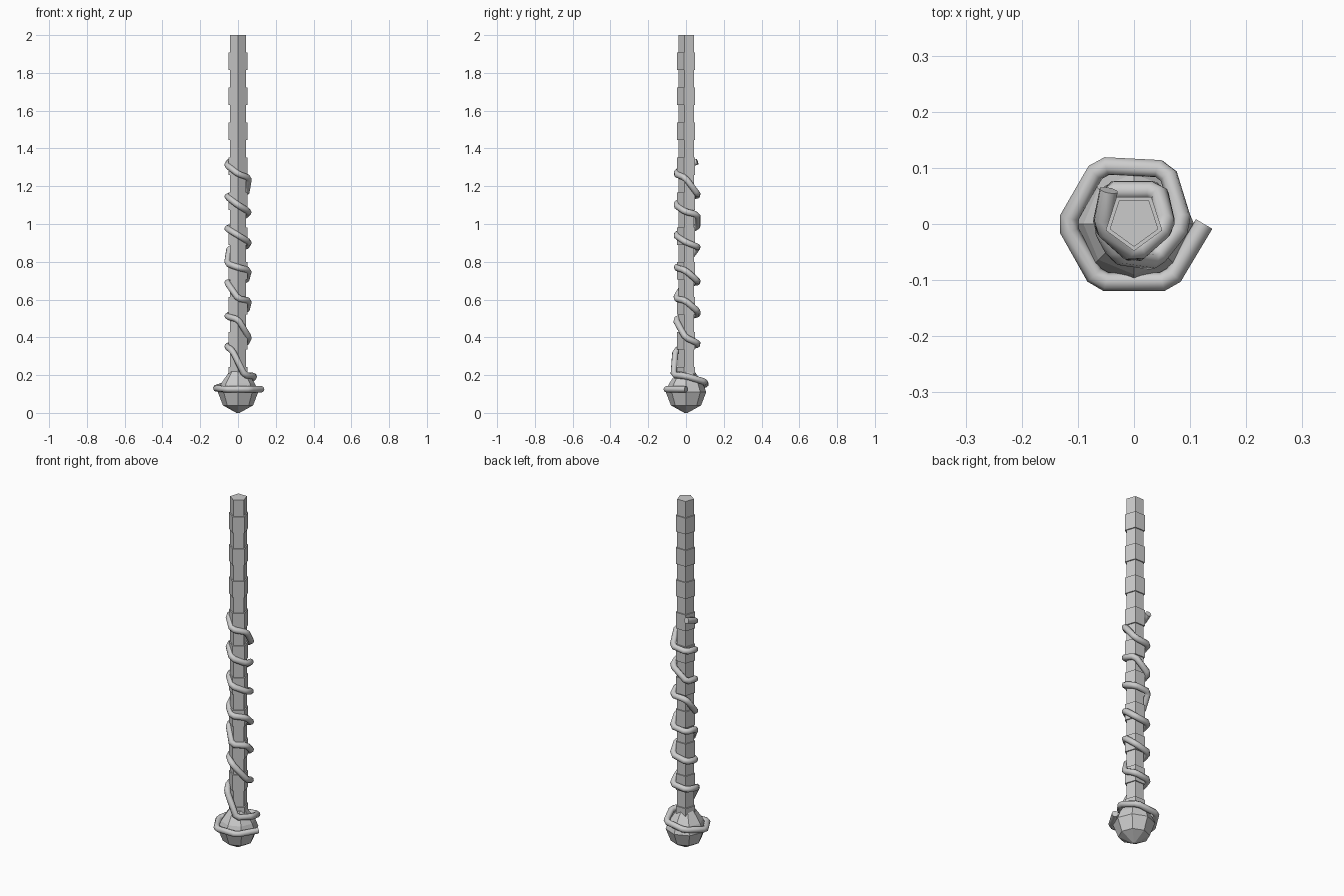
import bpy, bmesh, math
from mathutils import Vector

cube = bpy.data.objects.get("Cube")
if cube:
    bpy.data.objects.remove(cube, do_unlink=True)


def stacked_rings(name, sides, turn, rings, y=0.0):
    """Skin a column of regular polygons given as (radius, height)."""
    bm = bmesh.new()
    loops = []
    for radius, z in rings:
        angles = [turn + math.tau * i / sides for i in range(sides)]
        loops.append([bm.verts.new((radius * math.cos(a), y + radius * math.sin(a), z))
                      for a in angles])
    for low, high in zip(loops, loops[1:]):
        for i in range(sides):
            j = (i + 1) % sides
            bm.faces.new((low[i], low[j], high[j], high[i]))
    bm.faces.new(loops[0][::-1])
    bm.faces.new(loops[-1])
    mesh = bpy.data.meshes.new(name)
    bm.to_mesh(mesh)
    bm.free()
    obj = bpy.data.objects.new(name, mesh)
    bpy.context.collection.objects.link(obj)
    return obj


# Five-sided shaft with alternating thin and thick bands
THIN, THICK, BAND = 0.0455, 0.053, 0.0925
rings, top, thick = [], 2.0, False
while top > 0.16:
    radius = THICK if thick else THIN
    rings += [(radius, top), (radius, top - BAND)]
    top -= BAND
    thick = not thick
stacked_rings("shaft", 5, -math.pi / 2, rings[::-1], y=0.005)

# Faceted knob at the foot
stacked_rings("foot_knob", 8, 0, [
    (0.008, 0), (0.08, 0.04), (0.107, 0.11), (0.09, 0.155), (0.045, 0.22)])

# Cord: a wide loop round the knob, then turns that climb the shaft
path = [(0.125, 0, 0.125), (0.064, -0.103, 0.125), (-0.064, -0.103, 0.125),
        (-0.122, 0, 0.13), (-0.062, 0.104, 0.15), (0.058, 0.098, 0.165),
        (0.088, 0, 0.195), (0.035, -0.066, 0.2), (-0.03, -0.056, 0.33)]
corners = {"front": (0, -0.056), "left": (-0.058, -0.004), "back_left": (-0.045, 0.06),
           "back_right": (0.044, 0.06), "right": (0.058, -0.004)}
# Heights at each corner, one row per turn, starting on the -x side
turns = [(0.35, 0.36, 0.37, 0.4, 0.495),
         (0.51, 0.52, 0.54, 0.595, 0.605),
         (0.69, 0.69, 0.7, 0.755, 0.77),
         (0.79, 0.875, 0.88, 0.905, 0.94),
         (0.975, 0.98, 1.05, 1.065, 1.1),
         (1.145, 1.15, 1.16, 1.245, 1.265),
         (1.31, 1.33)]
order = ("left", "back_left", "back_right", "right", "front")
for heights in turns:
    path += [(*corners[key], z) for key, z in zip(order, heights)]

# Soften each corner with two points
points = [Vector(path[0])]
for a, b, c in zip(path, path[1:], path[2:]):
    a, b, c = Vector(a), Vector(b), Vector(c)
    for end in (a, c):
        d = end - b
        points.append(b + d.normalized() * min(0.014, d.length * 0.3))
points.append(Vector(path[-1]))

curve = bpy.data.curves.new("wound_cord", "CURVE")
curve.dimensions = "3D"
curve.bevel_depth = 0.017
curve.bevel_resolution = 2
curve.use_fill_caps = True
spline = curve.splines.new("POLY")
spline.points.add(len(points) - 1)
for point, co in zip(spline.points, points):
    point.co = (*co, 1)
cord = bpy.data.objects.new("wound_cord", curve)
bpy.context.collection.objects.link(cord)

bpy.ops.object.select_all(action="DESELECT")
cord.select_set(True)
bpy.context.view_layer.objects.active = cord
bpy.ops.object.convert(target="MESH")
bpy.ops.object.shade_smooth_by_angle(angle=math.radians(50))
